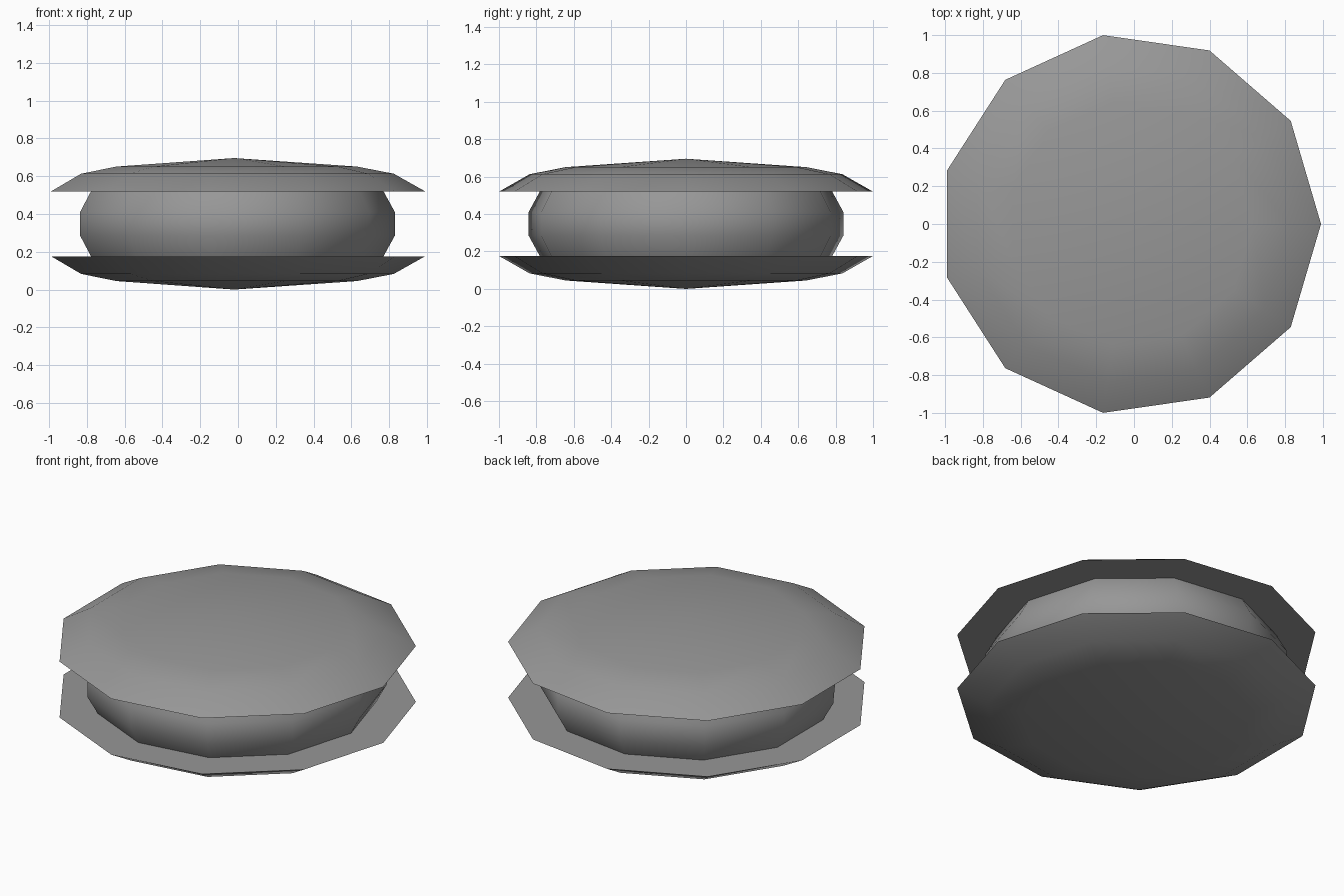
import bpy, bmesh, math
from mathutils import Matrix

cube = bpy.data.objects.get("Cube")
if cube:
    bpy.data.objects.remove(cube, do_unlink=True)

SIDES = 11
MID = 0.348       # height of the mirror plane
SHIFT = -0.02     # centres the odd-sided outline in x

grey = bpy.data.materials.new("mid grey")
grey.use_nodes = True
colour = (0.31, 0.31, 0.31, 1)
grey.diffuse_color = colour
grey.node_tree.nodes["Principled BSDF"].inputs["Base Color"].default_value = colour


def lathe(name, profile, flip=1):
    """Turn (radius, height from mirror plane) points into a closed faceted solid."""
    bm = bmesh.new()
    rings = []
    for r, h in profile:
        count = SIDES if r else 1
        rings.append([bm.verts.new((SHIFT + r * math.cos(2 * math.pi * i / SIDES),
                                    r * math.sin(2 * math.pi * i / SIDES),
                                    MID + flip * h)) for i in range(count)])
    for low, high in zip(rings, rings[1:]):
        for i in range(SIDES):
            j = (i + 1) % SIDES
            corners = [low[i], low[j]]
            corners += [high[0]] if len(high) == 1 else [high[j], high[i]]
            bm.faces.new(corners)
    # flat caps on open ends
    for ring in (rings[0], rings[-1]):
        if len(ring) > 1:
            bm.faces.new(ring)
    bmesh.ops.recalc_face_normals(bm, faces=bm.faces)
    mesh = bpy.data.meshes.new(name)
    bm.to_mesh(mesh)
    bm.free()
    mesh.materials.append(grey)
    ob = bpy.data.objects.new(name, mesh)
    bpy.context.collection.objects.link(ob)
    bpy.ops.object.select_all(action='DESELECT')
    ob.select_set(True)
    bpy.context.view_layer.objects.active = ob
    bpy.ops.object.shade_smooth_by_angle(angle=math.radians(50))
    return ob


# shallow domed shells, mirrored above and below
dome = [(1.01, 0.172), (0.845, 0.265), (0.65, 0.303), (0, 0.348)]
lathe("top_shell", dome)
lathe("bottom_shell", dome, flip=-1)

# rounded filling between the shells
lathe("filling", [(0.79, -0.172), (0.85, -0.063), (0.85, 0.063), (0.79, 0.172)])
